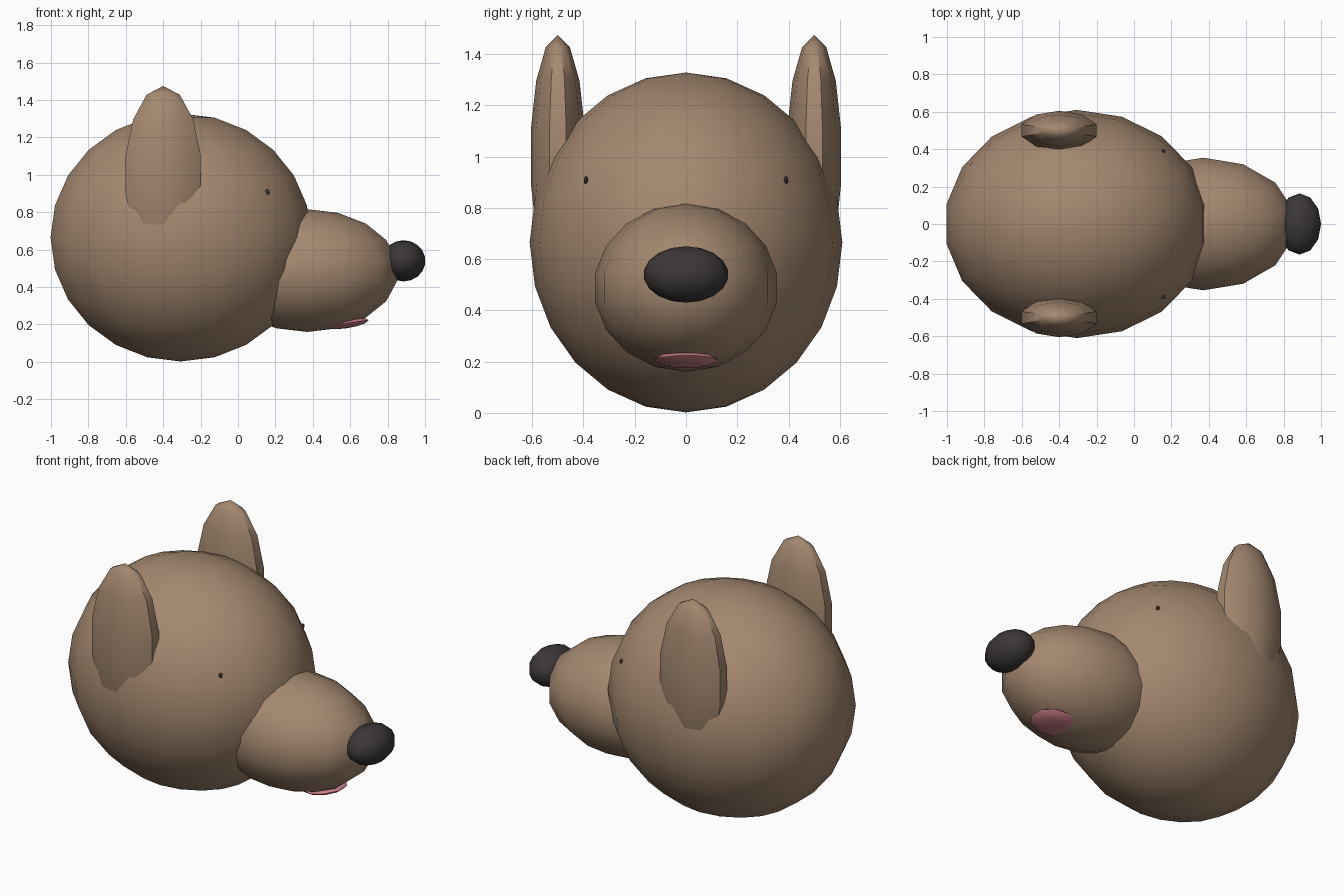
import bpy
import math

cube = bpy.data.objects.get("Cube")
if cube:
    bpy.data.objects.remove(cube, do_unlink=True)


def make_material(name, rgb):
    mat = bpy.data.materials.new(name)
    mat.use_nodes = True
    color = (*rgb, 1.0)
    mat.diffuse_color = color
    shader = mat.node_tree.nodes["Principled BSDF"]
    shader.inputs["Base Color"].default_value = color
    shader.inputs["Roughness"].default_value = 0.8
    return mat


def ellipsoid(name, center, radii, segments, rings, mat, tilt=0.0, sharp=40):
    bpy.ops.mesh.primitive_uv_sphere_add(
        segments=segments, ring_count=rings, radius=1, location=center,
        rotation=(0, math.radians(tilt), 0))
    obj = bpy.context.object
    obj.name = name
    obj.scale = radii
    bpy.ops.object.transform_apply(location=False, rotation=True, scale=True)
    obj.data.materials.append(mat)
    bpy.ops.object.shade_smooth_by_angle(angle=math.radians(sharp))
    return obj


brown = make_material("brown fur", (0.37, 0.245, 0.16))
black = make_material("soft black", (0.045, 0.038, 0.039))
pink = make_material("tongue pink", (0.62, 0.22, 0.26))

# Skull and muzzle
ellipsoid("head", (-0.305, 0, 0.665), (0.708, 0.61, 0.663), 18, 12, brown)
ellipsoid("muzzle", (0.37, 0, 0.488), (0.5, 0.36, 0.328), 14, 9, brown)

# Nose and tongue
ellipsoid("nose", (0.885, 0, 0.54), (0.117, 0.166, 0.11), 12, 9, black)
ellipsoid("tongue", (0.575, 0, 0.206), (0.13, 0.128, 0.027), 10, 6, pink, tilt=-8, sharp=60)

# Paired ears and eyes
for label, side in (("near", -1), ("far", 1)):
    ellipsoid(label + "_ear", (-0.4, side * 0.5, 1.0), (0.216, 0.108, 0.475), 10, 7, brown)
    ellipsoid(label + "_eye", (0.157, side * 0.39, 0.908), (0.012, 0.009, 0.015), 8, 6, black)
